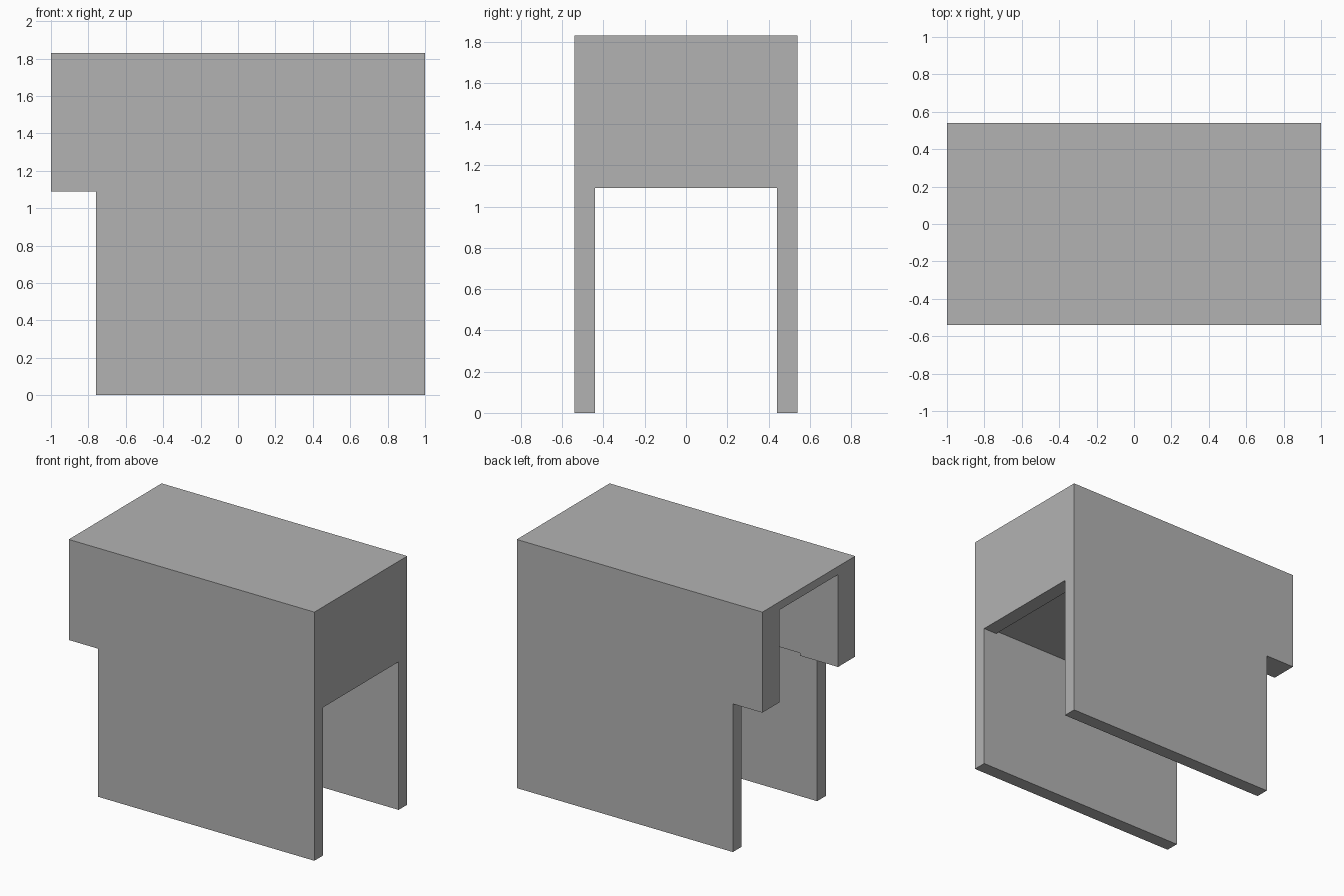
import bpy

if "Cube" in bpy.data.objects:
    bpy.data.objects.remove(bpy.data.objects["Cube"], do_unlink=True)

grey = bpy.data.materials.new("plain_grey")
grey.use_nodes = True
grey.diffuse_color = (0.45, 0.45, 0.45, 1)
grey.node_tree.nodes["Principled BSDF"].inputs["Base Color"].default_value = grey.diffuse_color


def box(name, x, y, z):
    """Box spanning the given (low, high) ranges."""
    bpy.ops.mesh.primitive_cube_add(size=1)
    ob = bpy.context.object
    ob.name = name
    for v in ob.data.vertices:
        v.co = [r[0] if c < 0 else r[1] for c, r in zip(v.co, (x, y, z))]
    ob.data.materials.append(grey)
    return ob


half, inner, pocket_half = 0.54, 0.44, 0.34
leg_top, recess_top, roof_under, top = 1.09, 1.11, 1.77, 1.83

# Solid housing, then hollowed
housing = box("housing", (-1, 1), (-half, half), (0, top))
cutters = [
    # passage between the two side walls
    box("passage_cutter", (-1.2, 1.2), (-inner, inner), (-0.2, leg_top)),
    # step below the overhang
    box("notch_cutter", (-1.2, -0.76), (-0.8, 0.8), (-0.2, leg_top)),
    # shallow recess in the passage ceiling
    box("recess_cutter", (-0.69, 0.89), (-inner, inner), (0.9, recess_top)),
    # tall pocket open at the overhanging end
    box("pocket_cutter", (-1.2, -0.1), (-pocket_half, pocket_half), (0.8, roof_under)),
]
for cutter in cutters:
    cutter.hide_render = True
    mod = housing.modifiers.new(cutter.name, "BOOLEAN")
    mod.operation = "DIFFERENCE"
    mod.solver = "EXACT"
    mod.object = cutter

# Bake the cuts and drop the helpers
bpy.context.view_layer.update()
evaluated = housing.evaluated_get(bpy.context.evaluated_depsgraph_get())
mesh = bpy.data.meshes.new_from_object(evaluated)
housing.modifiers.clear()
housing.data = mesh
mesh.materials.clear()
mesh.materials.append(grey)
for poly in mesh.polygons:
    poly.material_index = 0
    poly.use_smooth = False
for cutter in cutters:
    bpy.data.objects.remove(cutter, do_unlink=True)
